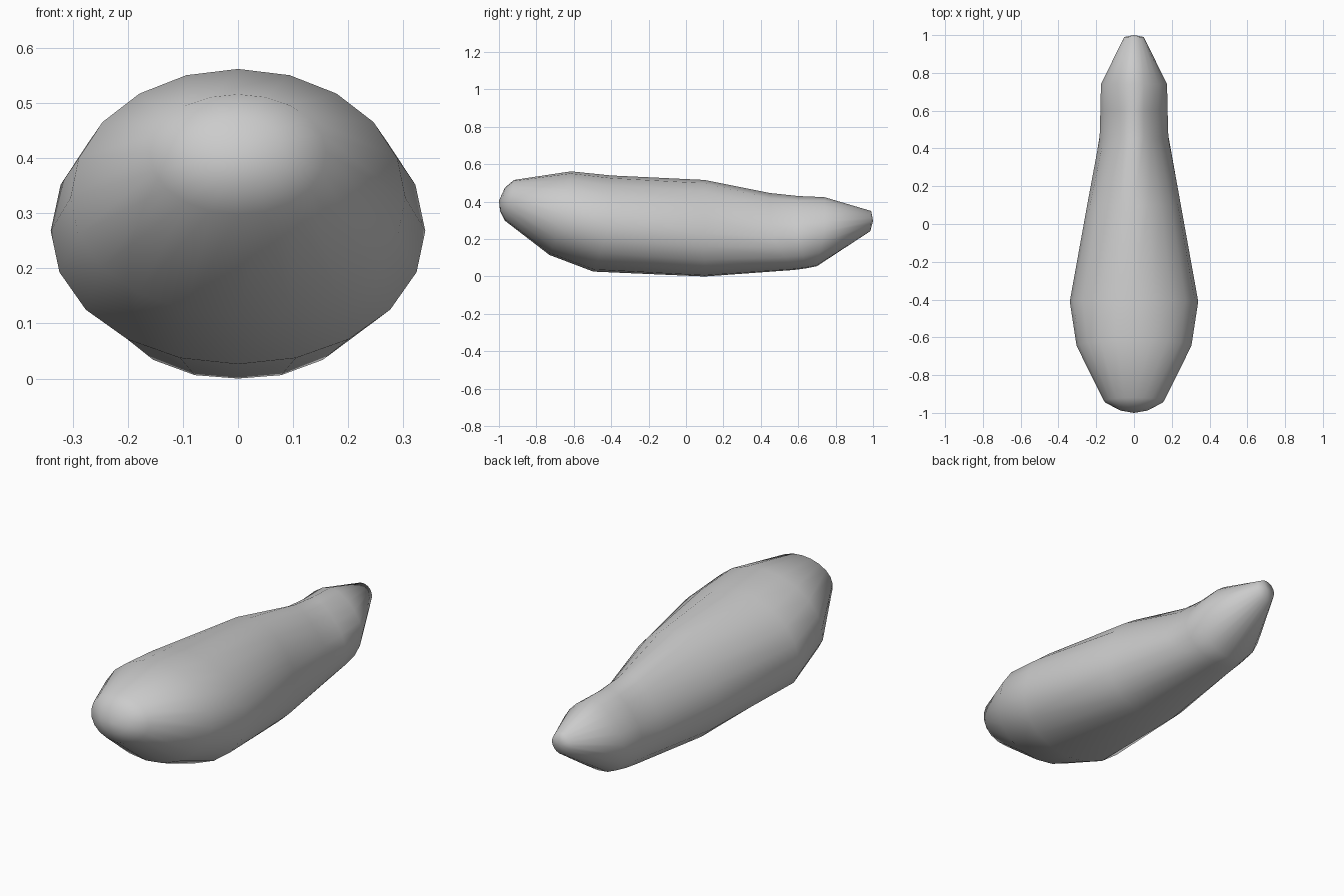
import bpy, bmesh, math

if "Cube" in bpy.data.objects:
    bpy.data.objects.remove(bpy.data.objects["Cube"])

SIDES = 20
# Each ring: top (y, z), side (y, z, half width), bottom (y, z),
# roundness of upper and lower half (2 = ellipse, less = ridged, more = full)
RINGS = [
    ((-0.968, 0.475), (-0.982, 0.412, 0.08), (-0.994, 0.350), 2.0, 2.0),
    ((-0.920, 0.516), (-0.935, 0.410, 0.16), (-0.968, 0.298), 2.0, 2.0),
    ((-0.615, 0.562), (-0.645, 0.328, 0.304), (-0.730, 0.115), 2.0, 2.05),
    ((-0.400, 0.540), (-0.410, 0.268, 0.340), (-0.495, 0.026), 1.95, 2.03),
    ((0.100, 0.516), (0.100, 0.230, 0.248), (0.100, 0.000), 1.85, 2.4),
    ((0.450, 0.446), (0.455, 0.215, 0.182), (0.580, 0.035), 1.42, 2.4),
    ((0.600, 0.430), (0.600, 0.222, 0.178), (0.640, 0.043), 1.45, 2.35),
    ((0.740, 0.424), (0.740, 0.240, 0.175), (0.700, 0.055), 1.6, 2.25),
    ((0.990, 0.350), (0.990, 0.297, 0.052), (0.985, 0.242), 2.0, 2.0),
]


def add_ring(bm, top, side, bottom, n_top, n_bottom):
    verts = []
    for i in range(SIDES):
        a = 2 * math.pi * i / SIDES
        c, s = math.cos(a), math.sin(a)
        end, n = (top, n_top) if c > 0 else (bottom, n_bottom)
        # push the unit circle point onto the superellipse
        k = (abs(c) ** n + abs(s) ** n) ** (-1 / n)
        t = abs(c) * k
        y = side[0] + (end[0] - side[0]) * t
        z = side[1] + (end[1] - side[1]) * t
        verts.append(bm.verts.new((side[2] * s * k, y, z)))
    return verts


def close_end(bm, ring, point):
    tip = bm.verts.new(point)
    for i in range(SIDES):
        bm.faces.new((ring[i], ring[(i + 1) % SIDES], tip))


# Tapered body lofted through tilted rings
bm = bmesh.new()
rings = [add_ring(bm, *r) for r in RINGS]
for a, b in zip(rings, rings[1:]):
    for i in range(SIDES):
        j = (i + 1) % SIDES
        bm.faces.new((a[i], a[j], b[j], b[i]))

# Rounded front and small blunt rear tip
close_end(bm, rings[0], (0, -1.0, 0.405))
close_end(bm, rings[-1], (0, 1.0, 0.297))
bmesh.ops.recalc_face_normals(bm, faces=bm.faces)

mesh = bpy.data.meshes.new("tapered_body")
bm.to_mesh(mesh)
bm.free()
for p in mesh.polygons:
    p.use_smooth = True
body = bpy.data.objects.new("tapered_body", mesh)
bpy.context.collection.objects.link(body)
